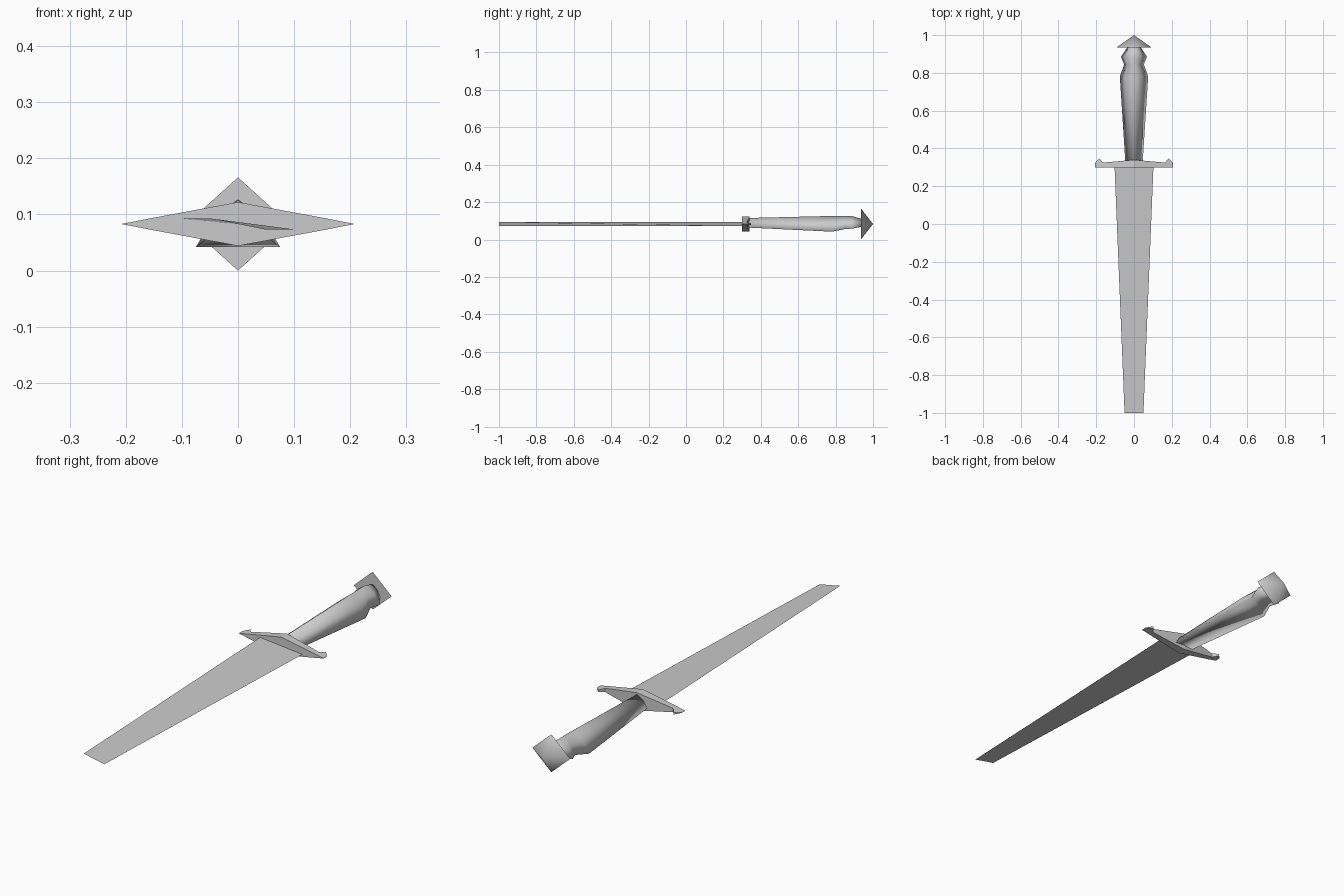
import bpy
from math import radians

cube = bpy.data.objects.get("Cube")
if cube:
    bpy.data.objects.remove(cube, do_unlink=True)

MID = 0.083  # height of the dagger's long axis

steel = bpy.data.materials.new("plain grey")
steel.use_nodes = True
grey = (0.6, 0.6, 0.6, 1)
steel.diffuse_color = grey
steel.node_tree.nodes["Principled BSDF"].inputs["Base Color"].default_value = grey


def make(name, verts, faces, smooth_angle=None):
    mesh = bpy.data.meshes.new(name)
    mesh.from_pydata(verts, [], faces)
    mesh.update()
    mesh.materials.append(steel)
    ob = bpy.data.objects.new(name, mesh)
    bpy.context.collection.objects.link(ob)
    if smooth_angle:
        bpy.ops.object.select_all(action='DESELECT')
        ob.select_set(True)
        bpy.context.view_layer.objects.active = ob
        bpy.ops.object.shade_smooth_by_angle(angle=radians(smooth_angle))
    return ob


def loft(name, rings, smooth_angle=None):
    """Skin equal-length rings and cap both ends."""
    n = len(rings[0])
    verts = [v for ring in rings for v in ring]
    faces = [(r * n + i, r * n + (i + 1) % n, (r + 1) * n + (i + 1) % n, (r + 1) * n + i)
             for r in range(len(rings) - 1) for i in range(n)]
    last = (len(rings) - 1) * n
    faces += [tuple(reversed(range(n))), tuple(range(last, last + n))]
    return make(name, verts, faces, smooth_angle)


# Blade: one thin, slightly twisted sheet
make("blade", [(-0.05, -1, MID + 0.01), (0.05, -1, MID - 0.01),
               (0.103, 0.305, MID - 0.01), (-0.103, 0.305, MID + 0.01)], [(0, 1, 2, 3)])

# Guard: diamond bar with hooked ends; (x, half height, back y)
half = [(0, 0.039, 0.34), (0.165, 0.0085, 0.325), (0.184, 0.0045, 0.348), (0.206, 0.0005, 0.325)]
stations = [(-x, h, b) for x, h, b in reversed(half[1:])] + half
front = 0.3
loft("guard", [[(x, front, MID - h), (x, back, MID - h), (x, back, MID + h), (x, front, MID + h)]
               for x, h, back in stations])

# Grip: flat-bottomed ridged section; (y, half width, bottom z, top z)
sections = [(0.33, 0.046, 0.064, 0.115), (0.78, 0.075, 0.042, 0.126),
            (0.845, 0.052, 0.055, 0.127), (0.885, 0.069, 0.058, 0.126),
            (0.94, 0.032, 0.068, 0.11)]
rings = []
for y, w, low, top in sections:
    shoulder = low + (top - low) * 0.57
    rings.append([(w, y, low), (-w, y, low), (-w * 0.62, y, shoulder),
                  (0, y, top), (w * 0.62, y, shoulder)])
loft("grip", [list(reversed(r)) for r in rings], 180)

# Pommel: four-sided pyramid pointing backwards
base = 0.935
make("pommel", [(0.092, base, MID), (0, base, 2 * MID), (-0.092, base, MID), (0, base, 0), (0, 1, MID)],
     [(0, 3, 2, 1)] + [(i, (i + 1) % 4, 4) for i in range(4)], 100)

# Consistent outward normals on the closed parts
for name in ("guard", "grip", "pommel"):
    ob = bpy.data.objects[name]
    bpy.ops.object.select_all(action='DESELECT')
    ob.select_set(True)
    bpy.context.view_layer.objects.active = ob
    bpy.ops.object.mode_set(mode='EDIT')
    bpy.ops.mesh.select_all(action='SELECT')
    bpy.ops.mesh.normals_make_consistent(inside=False)
    bpy.ops.object.mode_set(mode='OBJECT')
